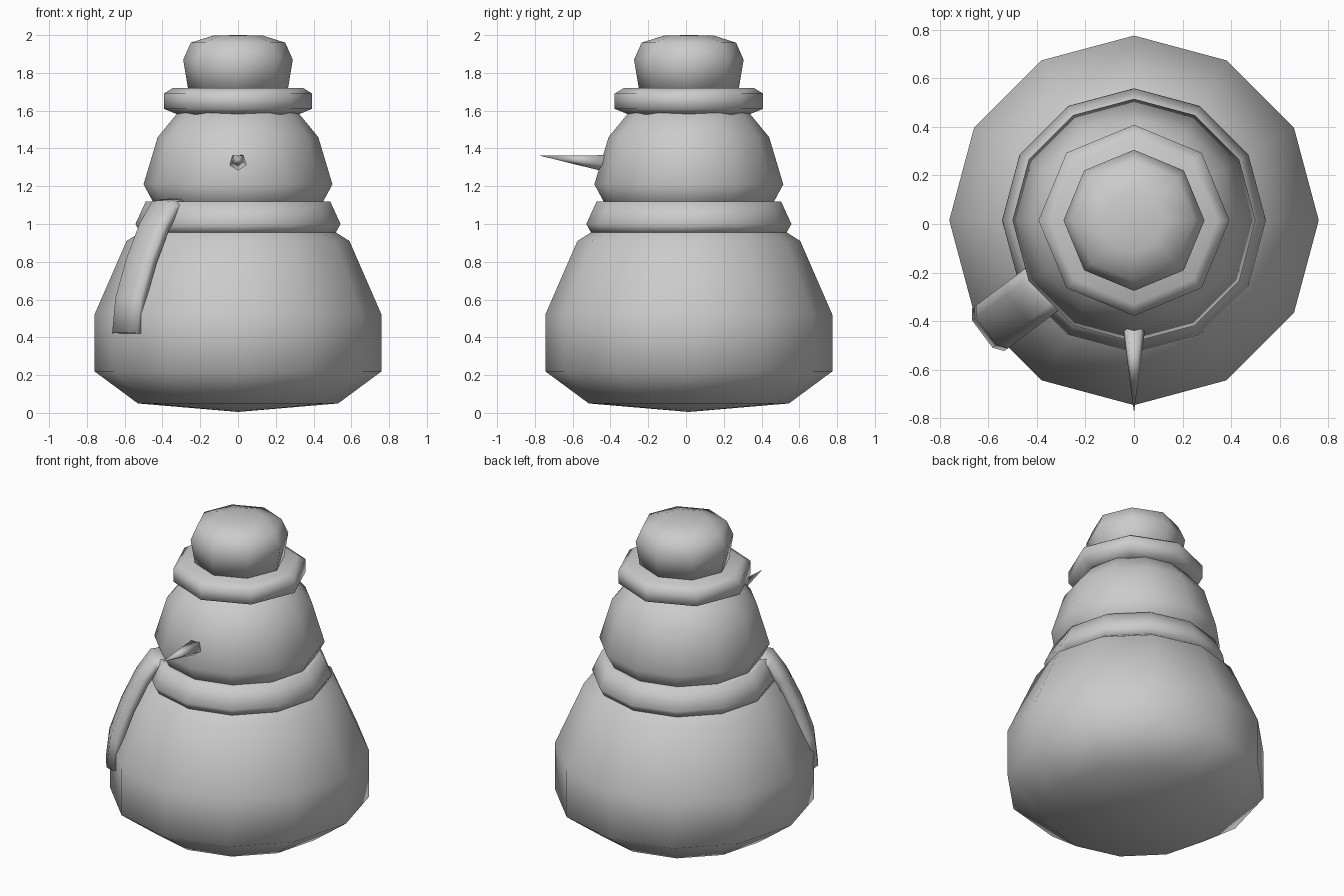
import bpy, bmesh, math
from mathutils import Vector

cube = bpy.data.objects.get("Cube")
if cube:
    bpy.data.objects.remove(cube, do_unlink=True)

CENTRE_Y = 0.015

grey = bpy.data.materials.new("plain grey")
grey.use_nodes = True
grey.diffuse_color = (0.6, 0.6, 0.6, 1)
grey.node_tree.nodes["Principled BSDF"].inputs["Base Color"].default_value = grey.diffuse_color


def finish(bm, name):
    """Turn a bmesh into a smooth shaded object."""
    bmesh.ops.remove_doubles(bm, verts=bm.verts, dist=0.0005)
    bmesh.ops.recalc_face_normals(bm, faces=bm.faces)
    for face in bm.faces:
        face.smooth = True
    mesh = bpy.data.meshes.new(name)
    bm.to_mesh(mesh)
    bm.free()
    mesh.materials.append(grey)
    obj = bpy.data.objects.new(name, mesh)
    bpy.context.collection.objects.link(obj)
    return obj


def skin(bm, rings):
    """Bridge successive closed rings of points with quads."""
    loops = [[bm.verts.new(p) for p in ring] for ring in rings]
    n = len(loops[0])
    for a, b in zip(loops, loops[1:]):
        for i in range(n):
            j = (i + 1) % n
            bm.faces.new((a[i], a[j], b[j], b[i]))
    return loops


def lathe(name, profile, sides):
    """Revolve (radius, height) points about the vertical axis."""
    bm = bmesh.new()
    turns = [math.tau * i / sides for i in range(sides)]
    skin(bm, [[(r * math.cos(t), CENTRE_Y + r * math.sin(t), z) for t in turns]
              for r, z in profile])
    return finish(bm, name)


# Body, head and scarf ring
lathe("body", [(0, 0.005), (0.53, 0.05), (0.76, 0.22), (0.76, 0.52),
               (0.59, 0.91), (0.40, 1.03), (0, 1.05)], 12)
lathe("head", [(0, 1.0), (0.43, 1.08), (0.5, 1.21), (0.425, 1.46),
               (0.31, 1.6), (0, 1.66)], 12)
lathe("scarf_ring", [(0.40, 0.97), (0.515, 0.95), (0.543, 1.0),
                     (0.488, 1.12), (0.40, 1.12), (0.40, 0.97)], 12)

# Hat
lathe("hat_brim", [(0, 1.58), (0.32, 1.58), (0.393, 1.61), (0.393, 1.69),
                   (0.345, 1.72), (0, 1.72)], 8)
lathe("hat_crown", [(0, 1.7), (0.262, 1.7), (0.29, 1.87), (0.25, 1.96),
                    (0.13, 1.998), (0, 2.0)], 8)

# Nose: five sided cone, tilted up a little
bm = bmesh.new()
turns = [math.tau * i / 5 - 0.3 for i in range(5)]
base = [bm.verts.new((0.048 * math.cos(t), -0.43, 1.325 + 0.048 * math.sin(t))) for t in turns]
tip = bm.verts.new((0, -0.775, 1.362))
bm.faces.new(base)
for i in range(5):
    bm.faces.new((base[i], base[(i + 1) % 5], tip))
finish(bm, "nose")

# Scarf tail: a soft edged strap draped down the body
out = Vector((-0.8, -0.6, 0))
side = Vector((0.6, -0.8, 0))
path = [(0.42, 1.09), (0.49, 1.085), (0.56, 0.98), (0.645, 0.8), (0.715, 0.6), (0.735, 0.42)]
rings = []
for k, (r, z) in enumerate(path):
    a, b = path[max(k - 1, 0)], path[min(k + 1, len(path) - 1)]
    along = (out * (b[0] - a[0]) + Vector((0, 0, b[1] - a[1]))).normalized()
    normal = side.cross(along)
    if normal.dot(out) + normal.z < 0:
        normal = -normal
    mid = out * r + Vector((0, CENTRE_Y, z))
    section = [(-0.11, -0.025), (0.11, -0.025), (0.11, 0.015),
               (0.07, 0.045), (-0.07, 0.045), (-0.11, 0.015)]
    rings.append([mid + side * u + normal * v for u, v in section])
bm = bmesh.new()
loops = skin(bm, rings)
bm.faces.new(loops[0])
bm.faces.new(loops[-1])
finish(bm, "scarf_tail")
